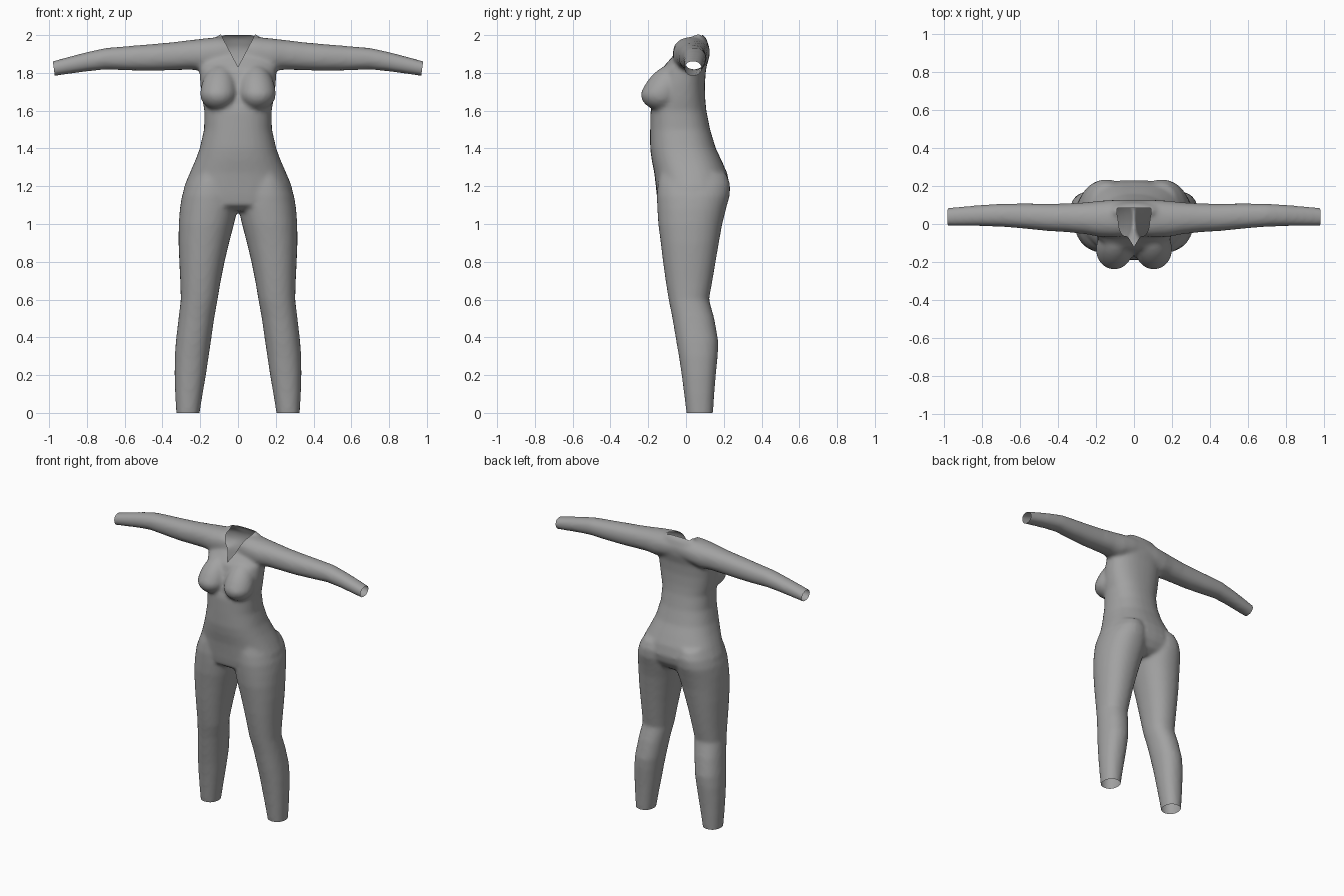
import bpy, bmesh, math
from mathutils import Vector

if "Cube" in bpy.data.objects:
    bpy.data.objects.remove(bpy.data.objects["Cube"])

SIDES = 32
bm = bmesh.new()


def oval(t, power):
    # point on a unit superellipse
    c, s = math.cos(t), math.sin(t)
    e = 2 / power
    return math.copysign(abs(c) ** e, c), math.copysign(abs(s) ** e, s)


def loft(rings):
    # skin a closed tube through a list of point rings
    loops = [[bm.verts.new(p) for p in ring] for ring in rings]
    for a, b in zip(loops, loops[1:]):
        for i in range(SIDES):
            j = (i + 1) % SIDES
            bm.faces.new((a[i], a[j], b[j], b[i]))
    bm.faces.new(loops[0][::-1])
    bm.faces.new(loops[-1])


def level_ring(z, x0, x1, y0, y1, power=2.2):
    pts = [oval(2 * math.pi * i / SIDES, power) for i in range(SIDES)]
    return [((x0 + x1) / 2 + (x1 - x0) / 2 * u, (y0 + y1) / 2 + (y1 - y0) / 2 * v, z) for u, v in pts]


def arm_ring(x, y0, y1, z0, z1, side):
    pts = [oval(2 * math.pi * i / SIDES, 2.2) for i in range(SIDES)]
    return [(side * x, (y0 + y1) / 2 + (y1 - y0) / 2 * u, (z0 + z1) / 2 + (z1 - z0) / 2 * v) for u, v in pts]


# torso: height, half width, front, back
torso = [(1.07, .20, -.10, .14), (1.10, .27, -.147, .19), (1.15, .293, -.155, .222),
         (1.20, .285, -.16, .232), (1.27, .256, -.168, .218), (1.34, .225, -.182, .187),
         (1.40, .203, -.19, .158), (1.50, .18, -.19, .128), (1.60, .178, -.188, .108),
         (1.66, .19, -.172, .102), (1.74, .20, -.155, .10), (1.82, .205, -.13, .106),
         (1.88, .20, -.078, .122), (1.93, .175, -.03, .125), (1.98, .13, .018, .108), (2.004, .10, .04, .09)]
loft([level_ring(z, -w, w, f, b, 2.35) for z, w, f, b in torso])

# legs: height, inner x, outer x, front, back
legs = [(-.06, .215, .323, .012, .135), (0, .203, .327, .002, .143), (.1, .187, .333, -.010, .150),
        (.2, .17, .336, -.023, .158), (.3, .155, .335, -.038, .168), (.38, .143, .329, -.052, .171),
        (.5, .126, .315, -.072, .150), (.6, .108, .303, -.092, .122), (.7, .091, .306, -.108, .14),
        (.8, .071, .311, -.122, .157), (.9, .047, .315, -.134, .174), (1.0, .021, .314, -.147, .192),
        (1.08, .002, .308, -.152, .212), (1.15, .0, .297, -.155, .232), (1.21, .01, .275, -.15, .234),
        (1.27, .03, .24, -.14, .212)]
# arms: x, front, back, underside, top
arms = [(0, -.06, .125, 1.85, 1.984), (.1, -.07, .127, 1.825, 1.990), (.18, -.068, .122, 1.81, 1.982),
        (.25, -.054, .114, 1.817, 1.974), (.35, -.043, .108, 1.814, 1.962), (.45, -.037, .107, 1.811, 1.953),
        (.58, -.024, .108, 1.813, 1.942), (.7, -.014, .107, 1.818, 1.932), (.8, -.011, .1, 1.808, 1.91),
        (.9, -.011, .092, 1.794, 1.884), (1.02, -.01, .08, 1.777, 1.851)]
for s in (-1, 1):
    loft([level_ring(z, s * a, s * b, f, k, 2.2) for z, a, b, f, k in legs])
    loft([arm_ring(*r, s) for r in arms])
    # bust: rounded below, sloping up to the collar
    ret = bmesh.ops.create_uvsphere(bm, u_segments=24, v_segments=16, radius=1)
    for v in ret["verts"]:
        x, y, z = v.co
        up = max(z, 0)
        v.co = (s * (.104 + .097 * x - .01 * up), -.135 + .106 * y + .06 * up, 1.69 + z * (.155 if z > 0 else .088))

bmesh.ops.recalc_face_normals(bm, faces=bm.faces)
mesh = bpy.data.meshes.new("body_blocks")
bm.to_mesh(mesh)
bm.free()
blocks = bpy.data.objects.new("body_blocks", mesh)
bpy.context.collection.objects.link(blocks)

# fuse the blocks into one soft skin
fuse = blocks.modifiers.new("fuse", "REMESH")
fuse.mode = "VOXEL"
fuse.voxel_size = .012
soften = blocks.modifiers.new("soften", "SMOOTH")
soften.factor = .5
soften.iterations = 8
skin = bpy.data.meshes.new_from_object(blocks.evaluated_get(bpy.context.evaluated_depsgraph_get()))
bpy.data.objects.remove(blocks)

bm = bmesh.new()
bm.from_mesh(skin)


def cut(point, normal, trim, near=None):
    faces = [f for f in bm.faces if near is None or near(f.calc_center_median())]
    geom = list({e for f in faces for e in f.edges} | {v for f in faces for v in f.verts}) + faces
    bmesh.ops.bisect_plane(bm, geom=geom, dist=1e-5, plane_co=point, plane_no=normal, clear_outer=trim)


# open ankle and wrist cuffs
cut((0, 0, 0), (0, 0, -1), True)
for s in (-1, 1):
    cut((s * .98, 0, 1.86), (s * .99, 0, -.13), True)

# open V neck
TIP, SLOPE = 1.832, .53


def near_neck(c):
    return abs(c.x) < .14 and c.z > 1.78 and c.y < .12


for s in (-1, 1):
    cut((0, 0, TIP), (s, 0, -SLOPE), False, near_neck)
cut((0, .085, 0), (0, 1, 0), False, near_neck)
hole = []
for f in bm.faces:
    c = f.calc_center_median()
    if c.z > TIP and abs(c.x) < (c.z - TIP) * SLOPE and c.y < .085:
        hole.append(f)
bmesh.ops.delete(bm, geom=hole, context="FACES")
bm.to_mesh(skin)
bm.free()

suit = bpy.data.objects.new("bodysuit", skin)
bpy.context.collection.objects.link(suit)
grey = bpy.data.materials.new("cloth grey")
grey.diffuse_color = (.36, .36, .36, 1)
grey.use_nodes = True
grey.node_tree.nodes["Principled BSDF"].inputs["Base Color"].default_value = grey.diffuse_color
skin.materials.clear()
skin.materials.append(grey)
bpy.context.view_layer.objects.active = suit
suit.select_set(True)
bpy.ops.object.shade_smooth_by_angle(angle=math.radians(60))
